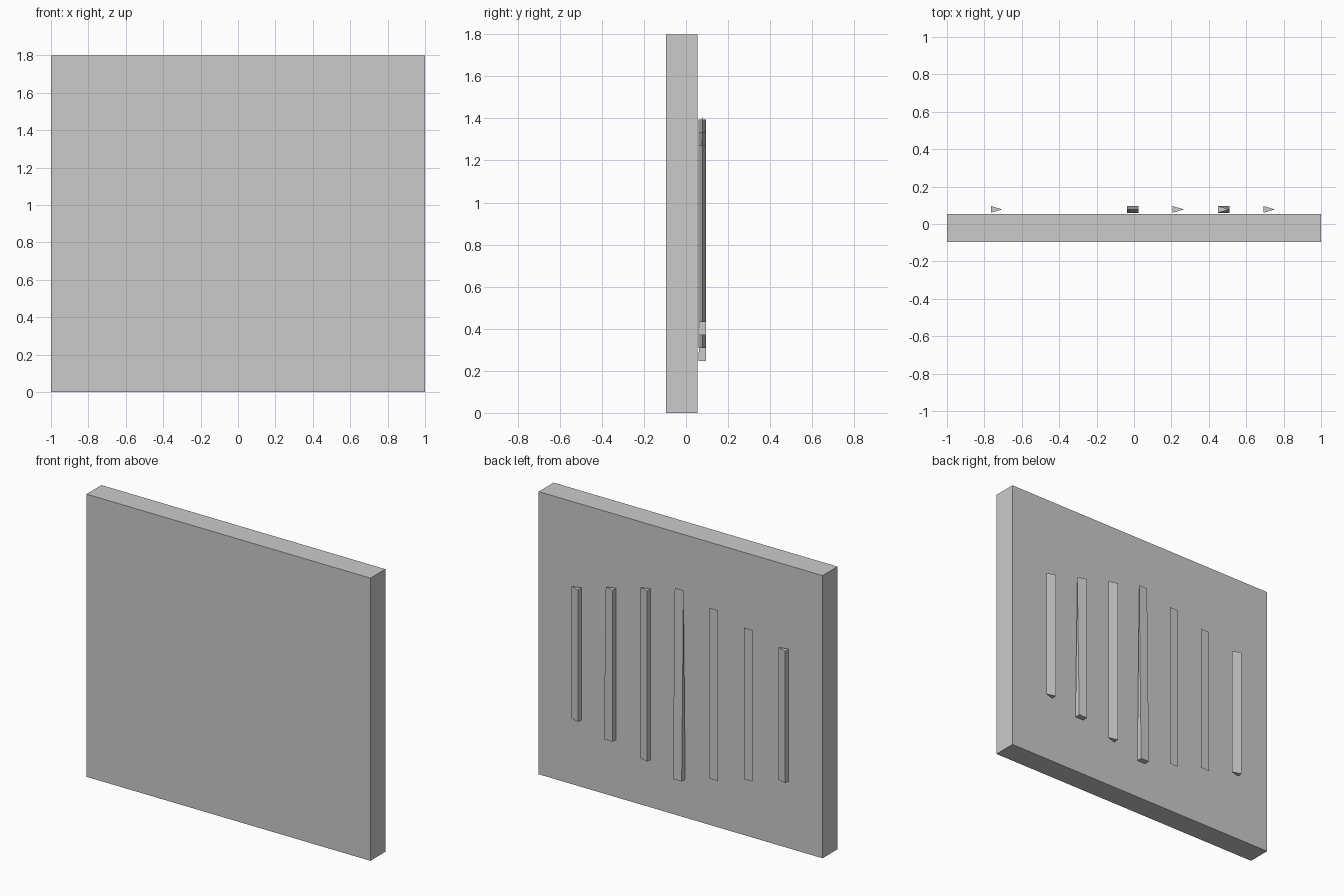
import bpy, bmesh

if "Cube" in bpy.data.objects:
    bpy.data.objects.remove(bpy.data.objects["Cube"])

Y_MID = 0.078      # centre depth of the bars
DEPTH = 0.036
WIDTH = 0.061


def box(name, x, y, z, size, shape=None):
    """Box; shape scales the depth of (bottom -x, bottom +x, top -x, top +x) edges."""
    bm = bmesh.new()
    bmesh.ops.create_cube(bm, size=1)
    for v in bm.verts:
        k = shape[(v.co.x > 0) + 2 * (v.co.z > 0)] if shape else 1
        v.co = (x + v.co.x * size[0], y + v.co.y * size[1] * k, z + v.co.z * size[2])
    # collapsed edges become wedges, triangular prisms or flat strips
    bmesh.ops.remove_doubles(bm, verts=bm.verts[:], dist=0.0005)
    mesh = bpy.data.meshes.new(name)
    bm.to_mesh(mesh)
    bm.free()
    obj = bpy.data.objects.new(name, mesh)
    bpy.context.collection.objects.link(obj)
    return obj


# Thick upright slab
box("slab", 0, -0.021, 0.9, (2, 0.15, 1.8))

# Row of seven bars on the back, tallest in the middle
prism = (1, 0, 1, 0)
flat = (0, 0, 0, 0)
wedge = (1, 1, 0, 0)
half_prism = (1, 1, 1, 0)
shapes = [prism, flat, flat, wedge, prism, half_prism, prism]
for i, shape in enumerate(shapes):
    step = i - 3
    height = 1.21 - 0.123 * abs(step)
    box(f"bar_{i + 1}", -0.006 + 0.243 * step, Y_MID, 0.852,
        (WIDTH, DEPTH, height), shape)
